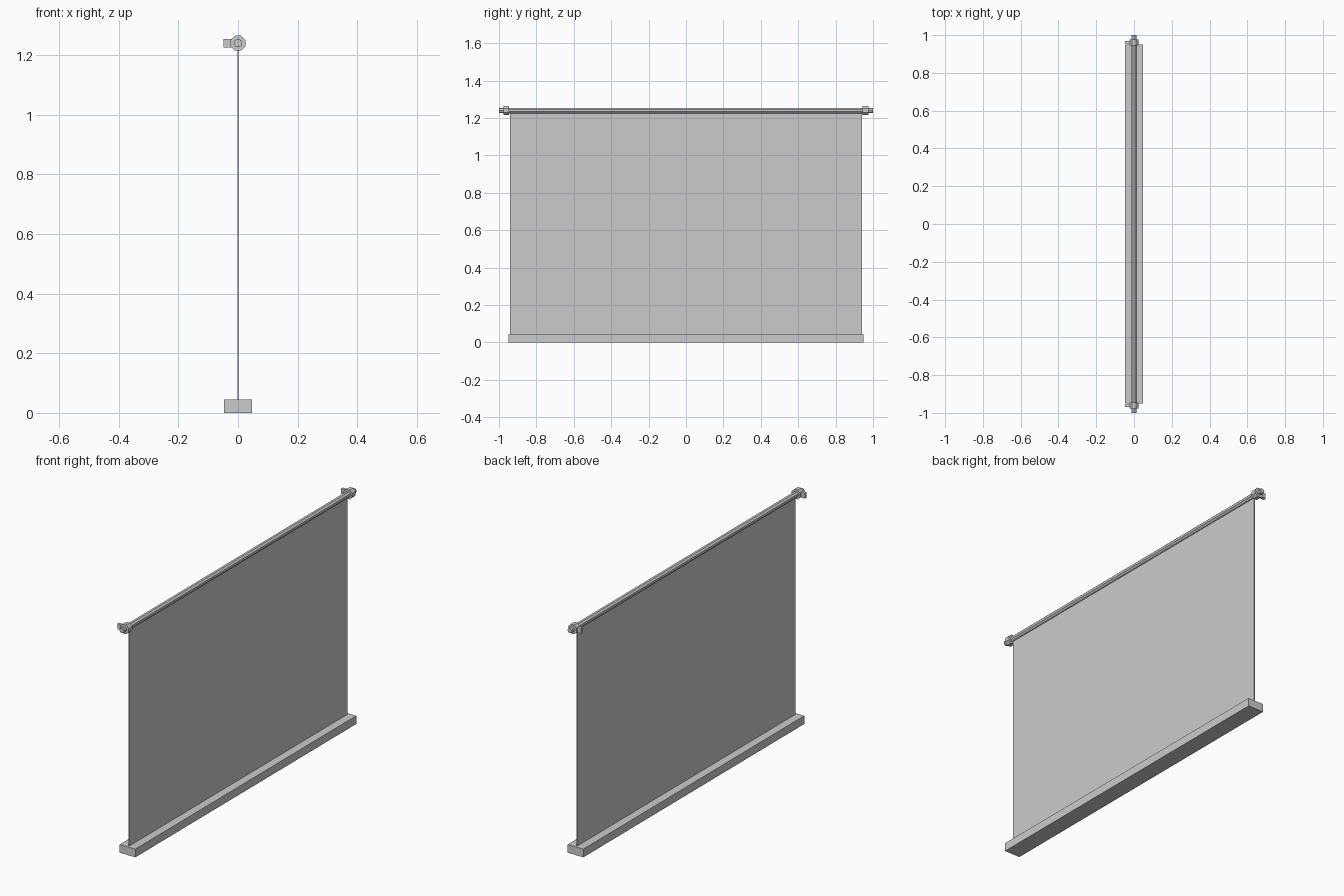
import bpy, math
from mathutils import Matrix

if "Cube" in bpy.data.objects:
    bpy.data.objects.remove(bpy.data.objects["Cube"])

AXIS_Z = 1.24


def box(name, lo, hi):
    bpy.ops.mesh.primitive_cube_add(size=1)
    o = bpy.context.object
    o.name = name
    size = [b - a for a, b in zip(lo, hi)]
    mid = [(a + b) / 2 for a, b in zip(lo, hi)]
    o.data.transform(Matrix.Translation(mid) @ Matrix.Diagonal((*size, 1)))
    return o


def rod(name, sides, radius, y0, y1, turn=0.0):
    # prism lying along the y axis at the roller height
    bpy.ops.mesh.primitive_cylinder_add(vertices=sides, radius=radius, depth=abs(y1 - y0))
    o = bpy.context.object
    o.name = name
    o.data.transform(Matrix.Translation((0, (y0 + y1) / 2, AXIS_Z))
                     @ Matrix.Rotation(math.pi / 2, 4, 'X')
                     @ Matrix.Rotation(turn, 4, 'Z'))
    return o


# weighted bottom bar and hanging sheet
box("bottom_bar", (-0.047, -0.95, 0), (0.047, 0.95, 0.045))
box("sheet", (-0.002, -0.94, 0.04), (0.002, 0.94, 1.235))

# roller tube
rod("roller", 8, 0.016, -0.95, 0.95, math.pi / 8)

# collar, end pin and wall bracket at each end
for side, s in (("front", -1), ("back", 1)):
    rod(side + "_collar", 8, 0.027, s * 0.945, s * 0.977, math.pi / 8)
    rod(side + "_pin", 8, 0.014, s * 0.97, s * 1.0)
    y = sorted((s * 0.955, s * 0.97))
    box(side + "_bracket", (-0.048, y[0], 1.225), (-0.015, y[1], 1.254))
